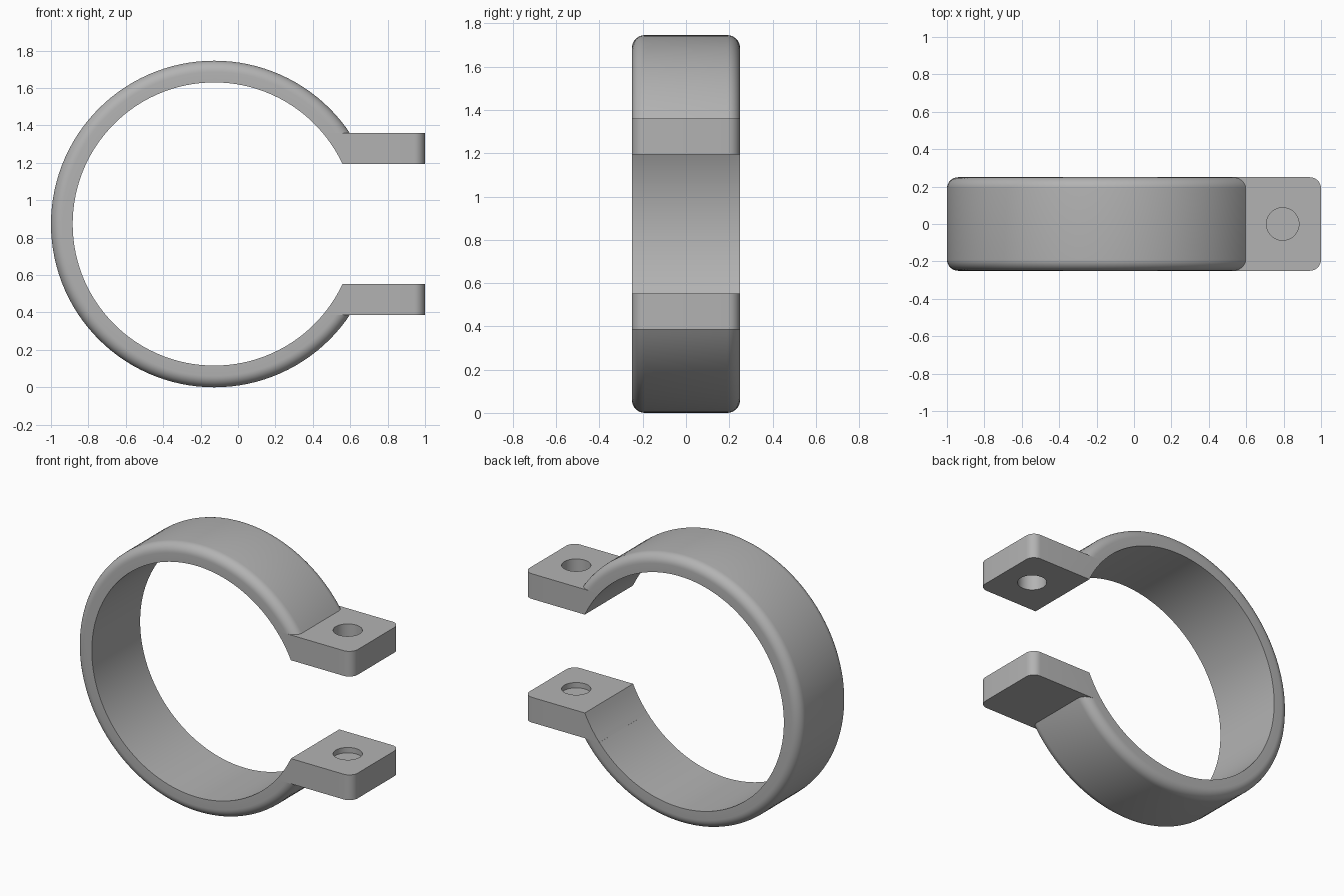
import bpy, bmesh, math

if "Cube" in bpy.data.objects:
    bpy.data.objects.remove(bpy.data.objects["Cube"])

CX, CZ = -0.127, 0.873          # ring centre
R_OUT, R_IN = 0.873, 0.757      # ring radii
HALF = 0.25                     # half width along y
FILLET = 0.06
Z_IN, Z_OUT = 0.322, 0.487      # tab faces, measured from the ring centre
HOLE_X, HOLE_R = 0.795, 0.087

grey = bpy.data.materials.new("plain grey")
grey.diffuse_color = (0.45, 0.45, 0.45, 1)
grey.use_nodes = True
grey.node_tree.nodes["Principled BSDF"].inputs["Base Color"].default_value = grey.diffuse_color


def make_object(name, bm):
    bmesh.ops.recalc_face_normals(bm, faces=bm.faces)
    mesh = bpy.data.meshes.new(name)
    bm.to_mesh(mesh)
    bm.free()
    mesh.materials.append(grey)
    obj = bpy.data.objects.new(name, mesh)
    bpy.context.collection.objects.link(obj)
    return obj


def activate(obj):
    bpy.ops.object.select_all(action='DESELECT')
    obj.select_set(True)
    bpy.context.view_layer.objects.active = obj


def cut(obj, cutter):
    mod = obj.modifiers.new("cut", 'BOOLEAN')
    mod.operation, mod.solver, mod.object = 'DIFFERENCE', 'EXACT', cutter
    activate(obj)
    bpy.ops.object.modifier_apply(modifier=mod.name)
    bpy.data.objects.remove(cutter)


def smooth(obj):
    activate(obj)
    bpy.ops.object.shade_smooth_by_angle(angle=math.radians(30))


# Ring: filleted band section revolved about the y axis
section = [(R_IN, HALF), (R_IN, -HALF)]
for side in (-1, 1):
    arc = [(R_OUT - FILLET + FILLET * math.sin(a), side * (HALF - FILLET + FILLET * math.cos(a)))
           for a in (math.pi / 2 * i / 8 for i in range(9))]
    section += arc if side < 0 else arc[::-1]
STEPS = 120
bm = bmesh.new()
loops = []
for i in range(STEPS):
    a = 2 * math.pi * i / STEPS
    loops.append([bm.verts.new((CX + r * math.cos(a), y, CZ + r * math.sin(a))) for r, y in section])
n = len(section)
for i in range(STEPS):
    p, q = loops[i], loops[(i + 1) % STEPS]
    for j in range(n):
        k = (j + 1) % n
        bm.faces.new((p[j], p[k], q[k], q[j]))
ring = make_object("clamp_ring", bm)

# Opening on the right, up to the outer tab faces
bm = bmesh.new()
bmesh.ops.create_cube(bm, size=1)
for v in bm.verts:
    v.co = (0.7 + v.co.x, v.co.y, CZ + v.co.z * 2 * Z_OUT)
cut(ring, make_object("opening_cutter", bm))
smooth(ring)


# Tabs: the root follows the ring bore, the free corners are rounded
def make_tab(name, s, hole_from, hole_to):
    heights = [Z_OUT + (Z_IN - Z_OUT) * i / 6 for i in range(7)]
    outline = [(CX + math.sqrt(R_IN ** 2 - h * h), CZ + s * h) for h in heights]
    outline += [(1, CZ + s * Z_IN), (1, CZ + s * Z_OUT)]
    bm = bmesh.new()
    face = bm.faces.new([bm.verts.new((x, -HALF, z)) for x, z in outline])
    ext = bmesh.ops.extrude_face_region(bm, geom=[face], use_keep_orig=True)
    for v in ext["geom"]:
        if isinstance(v, bmesh.types.BMVert):
            v.co.y = HALF
    corners = [e for e in bm.edges if all(v.co.x > 0.99 for v in e.verts)
               and abs(e.verts[0].co.y - e.verts[1].co.y) < 0.01]
    bmesh.ops.bevel(bm, geom=corners, offset=FILLET, segments=8, profile=0.5, affect='EDGES')
    tab = make_object(name, bm)
    # Bolt hole
    bm = bmesh.new()
    bmesh.ops.create_cone(bm, cap_ends=True, segments=48, radius1=HOLE_R, radius2=HOLE_R,
                          depth=hole_to - hole_from)
    bmesh.ops.translate(bm, verts=bm.verts, vec=(HOLE_X, 0, (hole_from + hole_to) / 2))
    cut(tab, make_object("hole_cutter", bm))
    smooth(tab)


make_tab("upper_tab", 1, 1.1, 1.5)                       # hole right through
make_tab("lower_tab", -1, CZ - Z_IN - 0.035, CZ - 0.2)   # shallow blind hole
